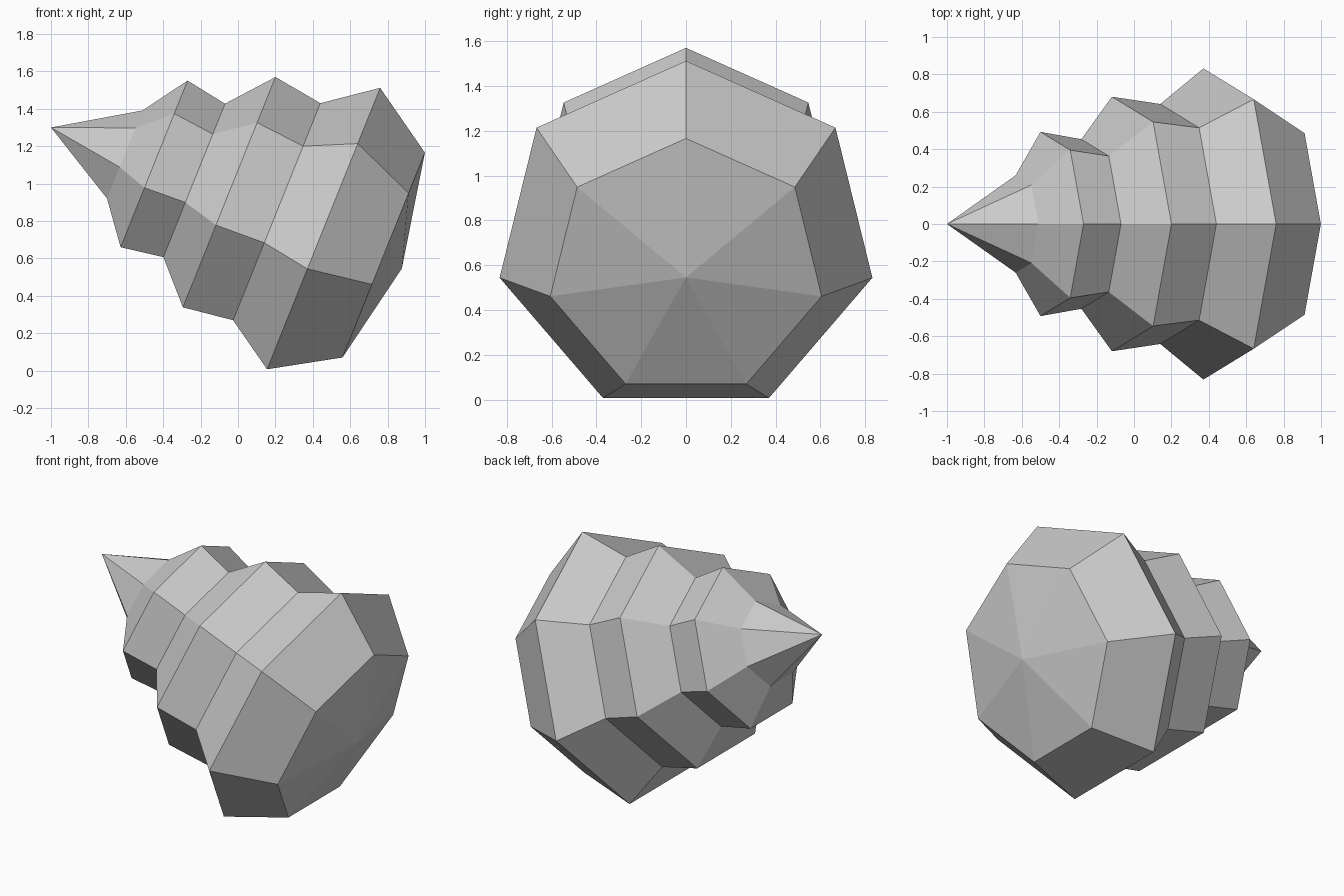
import bpy, bmesh, math
from mathutils import Matrix, Vector

cube = bpy.data.objects.get("Cube")
if cube:
    bpy.data.objects.remove(cube, do_unlink=True)

SIDES = 7
TILT = math.radians(21.9)
TIP = Vector((-1.0, 0.0, 1.30))

# Shell material
mat = bpy.data.materials.new("shell_grey")
mat.use_nodes = True
grey = (0.6, 0.6, 0.6, 1.0)
mat.diffuse_color = grey
mat.node_tree.nodes["Principled BSDF"].inputs["Base Color"].default_value = grey

# Profile along the shell axis: (distance from tip, radius)
tip_end, base_end = 0.0, 2.022
profile = [(0.420, 0.267), (0.584, 0.505), (0.816, 0.465), (1.013, 0.698),
           (1.288, 0.658), (1.554, 0.853), (1.905, 0.621)]

bm = bmesh.new()


def ring(dist, radius):
    """One seven-sided ring around the x axis, with a corner at the top."""
    angles = [math.tau * i / SIDES for i in range(SIDES)]
    return [bm.verts.new((dist, radius * math.sin(a), radius * math.cos(a))) for a in angles]


rings = [ring(d, r) for d, r in profile]
tip = bm.verts.new((tip_end, 0, 0))
base = bm.verts.new((base_end, 0, 0))

# Whorls, pointed tip and shallow domed base
for i in range(SIDES):
    j = (i + 1) % SIDES
    bm.faces.new((tip, rings[0][i], rings[0][j]))
    bm.faces.new((base, rings[-1][j], rings[-1][i]))
    for a, b in zip(rings, rings[1:]):
        bm.faces.new((a[i], b[i], b[j], a[j]))
bmesh.ops.recalc_face_normals(bm, faces=bm.faces)

# Lean the axis so the tip points up and to the side
bm.transform(Matrix.Translation(TIP) @ Matrix.Rotation(TILT, 4, 'Y'))

mesh = bpy.data.meshes.new("spiral_shell")
bm.to_mesh(mesh)
bm.free()
mesh.materials.append(mat)
shell = bpy.data.objects.new("spiral_shell", mesh)
bpy.context.collection.objects.link(shell)
